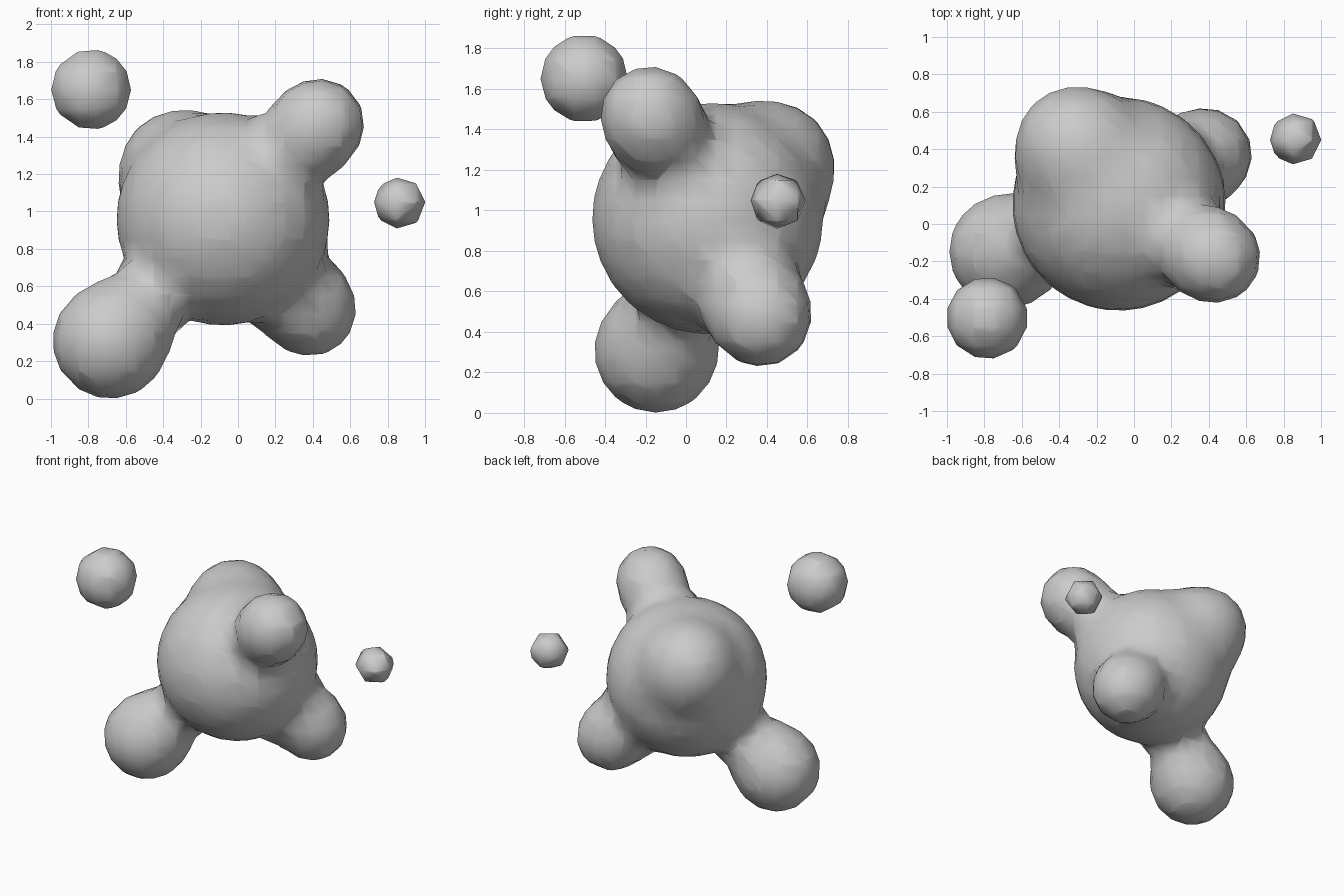
import bpy

if "Cube" in bpy.data.objects:
    bpy.data.objects.remove(bpy.data.objects["Cube"])

# Blender metaballs (stiffness 2, threshold 0.6) show at 0.575 of their influence radius
VISIBLE = 0.575
BALLS = [  # x, y, z, visible radius
    (-0.08, 0.107, 0.96, 0.57),     # body
    (-0.683, -0.147, 0.307, 0.307), # lower left lobe
    (0.435, -0.18, 1.47, 0.24),     # upper right lobe
    (0.39, 0.375, 0.47, 0.24),      # lower back right lobe
    (-0.335, 0.445, 1.245, 0.259),  # upper back left bulge
    (-0.785, -0.503, 1.652, 0.218), # free large droplet
    (0.865, 0.455, 1.045, 0.136),   # free small droplet
]

# Blended field of all balls
meta = bpy.data.metaballs.new("blob_field")
meta.resolution = 0.1
meta.render_resolution = 0.1
meta.threshold = 0.6
for x, y, z, radius in BALLS:
    element = meta.elements.new(type='BALL')
    element.co = (x, y, z)
    element.radius = radius / VISIBLE
    element.stiffness = 2.0
source = bpy.data.objects.new("blob_field", meta)
bpy.context.collection.objects.link(source)

# Bake to a smooth-shaded mesh
bpy.context.view_layer.update()
graph = bpy.context.evaluated_depsgraph_get()
mesh = bpy.data.meshes.new_from_object(source.evaluated_get(graph))
bpy.data.objects.remove(source, do_unlink=True)
mesh.shade_smooth()
blob = bpy.data.objects.new("blob_with_droplets", mesh)
bpy.context.collection.objects.link(blob)
